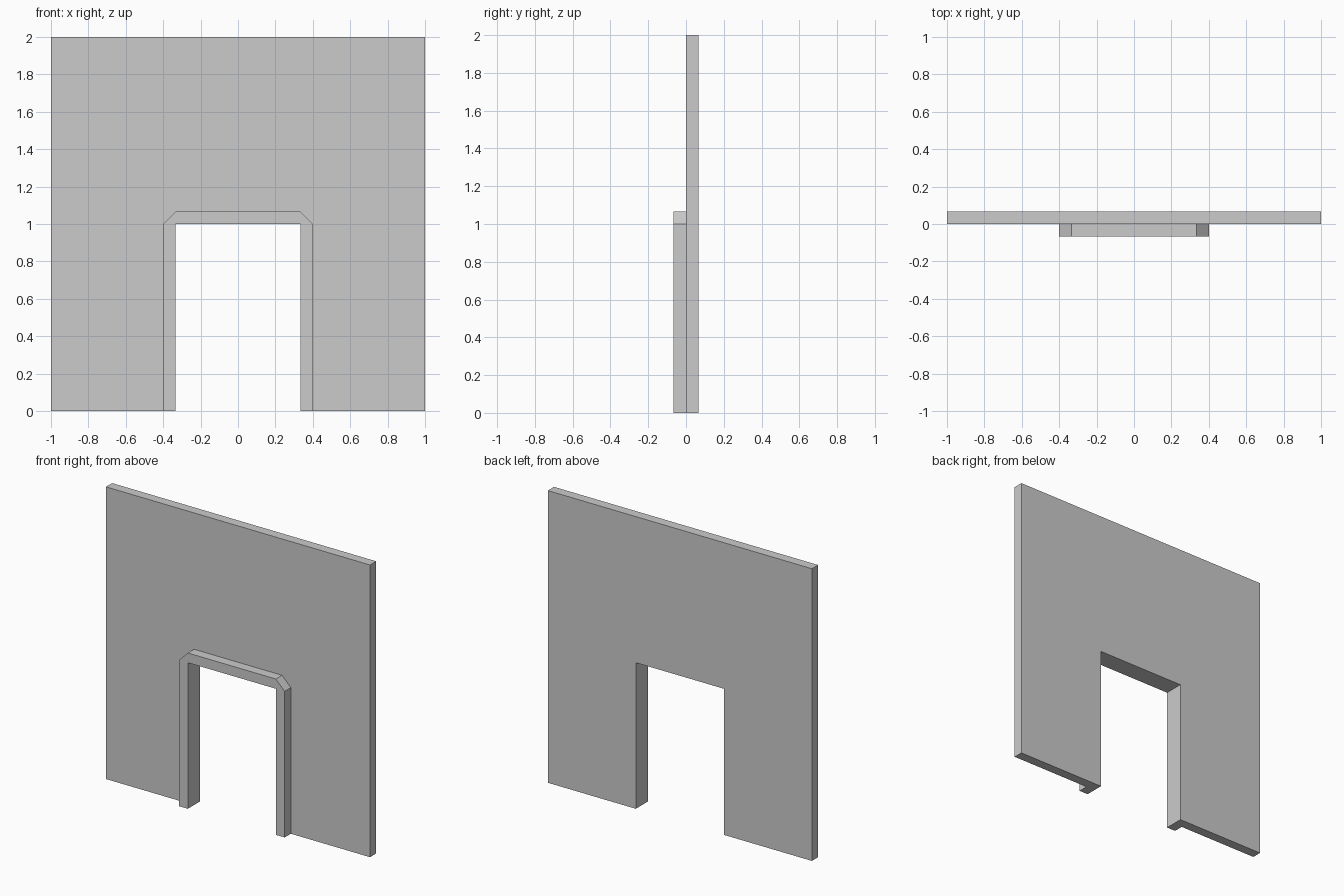
import bpy, bmesh

if "Cube" in bpy.data.objects:
    bpy.data.objects.remove(bpy.data.objects["Cube"])

T = 1 / 15        # wall thickness and trim width
W, H = 1 / 3, 1.0  # doorway half width and height


def extrude_profile(name, half, y0, y1):
    """Mirror a half outline (x, z) across x = 0 and extrude it along y."""
    outline = half + [(-x, z) for x, z in reversed(half)]
    bm = bmesh.new()
    face = bm.faces.new([bm.verts.new((x, y0, z)) for x, z in outline])
    ext = bmesh.ops.extrude_face_region(bm, geom=[face])
    moved = [v for v in ext["geom"] if isinstance(v, bmesh.types.BMVert)]
    bmesh.ops.translate(bm, verts=moved, vec=(0, y1 - y0, 0))
    bmesh.ops.recalc_face_normals(bm, faces=bm.faces)
    mesh = bpy.data.meshes.new(name)
    bm.to_mesh(mesh)
    bm.free()
    obj = bpy.data.objects.new(name, mesh)
    bpy.context.collection.objects.link(obj)
    return obj


# Outline of the doorway, walked from top to floor on the right side
opening = [(W, H), (W, 0)]

# Wall panel with doorway
extrude_profile("wall", opening + [(1, 0), (1, 2)], 0, T)

# Raised door trim with chamfered top corners
extrude_profile("door_trim", opening + [(W + T, 0), (W + T, H), (W, H + T)], -T, 0)
